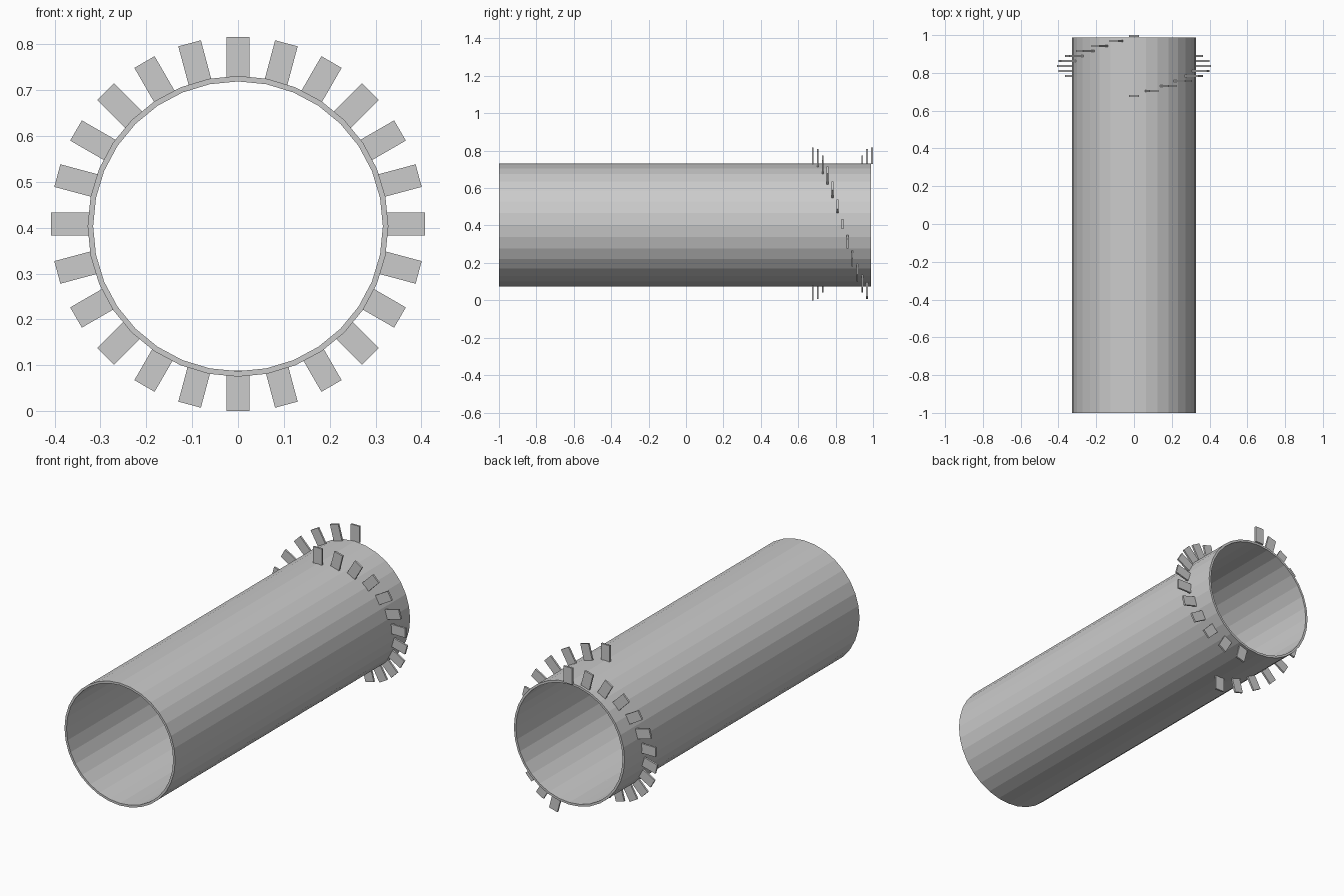
import bpy, bmesh
from math import sin, cos, pi
from mathutils import Matrix

if "Cube" in bpy.data.objects:
    bpy.data.objects.remove(bpy.data.objects["Cube"])

TUBE_Z, TOOTH_Z = 0.403, 0.408


def make_object(name, bm):
    bmesh.ops.recalc_face_normals(bm, faces=bm.faces)
    me = bpy.data.meshes.new(name)
    bm.to_mesh(me)
    bm.free()
    ob = bpy.data.objects.new(name, me)
    bpy.context.collection.objects.link(ob)
    return ob


# Open thin-walled tube lying along y
def tube(name, r_out, r_in, y0, y1, sides):
    bm = bmesh.new()
    rings = []
    for r, y in ((r_out, y0), (r_out, y1), (r_in, y1), (r_in, y0)):
        rings.append([bm.verts.new((r * sin(2 * pi * i / sides), y,
                                    TUBE_Z + r * cos(2 * pi * i / sides)))
                      for i in range(sides)])
    for k in range(4):
        a, b = rings[k], rings[(k + 1) % 4]
        for i in range(sides):
            j = (i + 1) % sides
            bm.faces.new((a[i], a[j], b[j], b[i]))
    return make_object(name, bm)


# Two half-turn spirals of thin rectangular tabs
def spiral(name, start, count):
    r0, r1, width, thick = 0.32, 0.408, 0.051, 0.01
    bm = bmesh.new()
    for k in range(count):
        m = (Matrix.Translation((0, 0.678 + 0.0264 * k, TOOTH_Z))
             @ Matrix.Rotation(start + k * pi / 12, 4, 'Y')
             @ Matrix.Translation((0, 0, (r0 + r1) / 2))
             @ Matrix.Diagonal((width, thick, r1 - r0, 1)))
        bmesh.ops.create_cube(bm, size=1, matrix=m)
    return make_object(name, bm)


tube("barrel_tube", 0.328, 0.316, -1.0, 0.988, 32)
spiral("right_spiral_tabs", 0, 12)
spiral("left_spiral_tabs", pi, 13)
